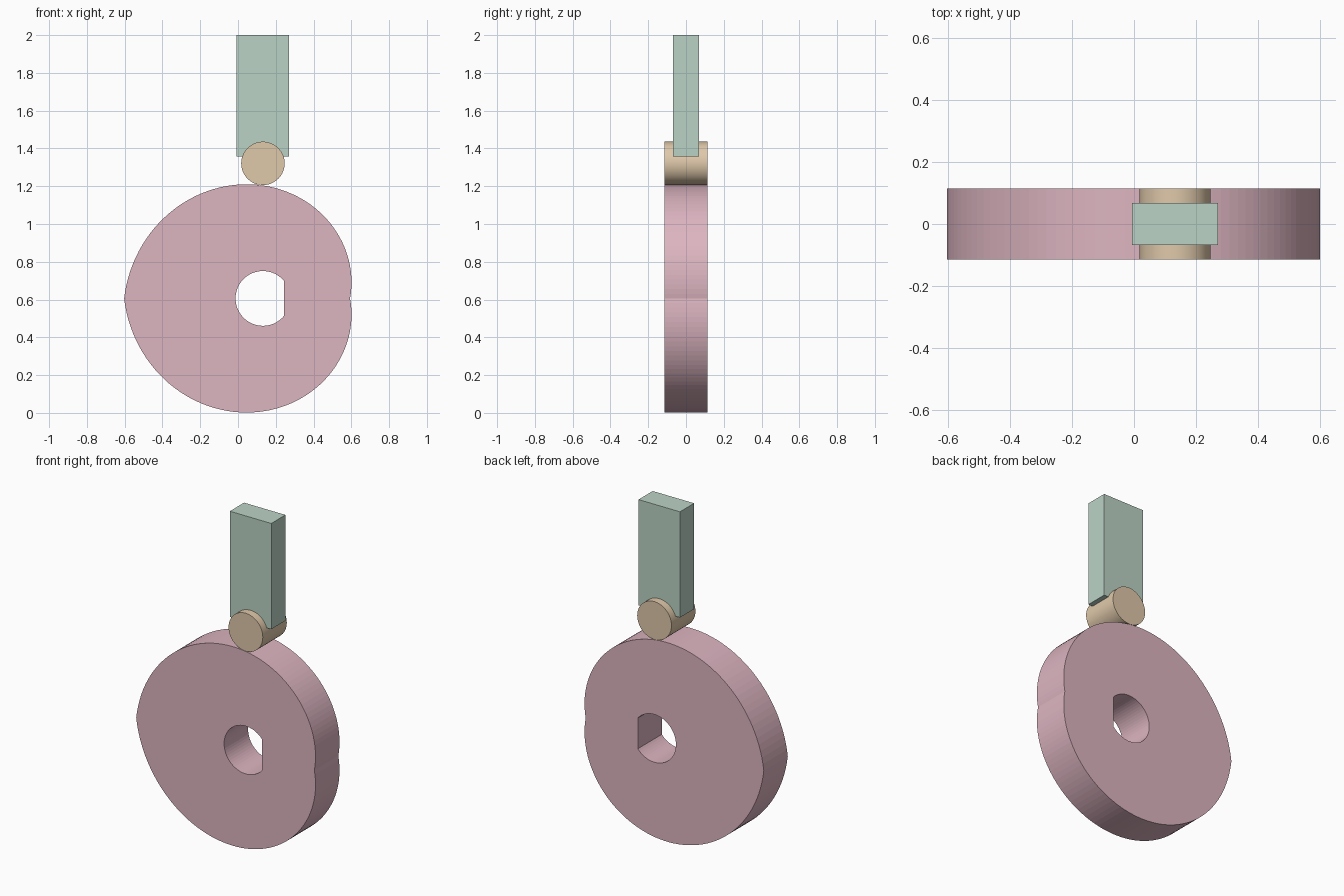
import bpy, bmesh
from math import sin, cos, pi, acos

if "Cube" in bpy.data.objects:
    bpy.data.objects.remove(bpy.data.objects["Cube"])

CX, CZ, T = 0.132, 0.606, 0.115      # shaft axis and half thickness


def finish(name, bm, color):
    bmesh.ops.recalc_face_normals(bm, faces=bm.faces[:])
    me = bpy.data.meshes.new(name)
    bm.to_mesh(me)
    bm.free()
    ob = bpy.data.objects.new(name, me)
    bpy.context.collection.objects.link(ob)
    mat = bpy.data.materials.new(name + "_color")
    mat.diffuse_color = (*color, 1)
    mat.use_nodes = True
    mat.node_tree.nodes["Principled BSDF"].inputs["Base Color"].default_value = mat.diffuse_color
    me.materials.append(mat)
    return ob


def plate(name, loops, half, color):
    """Extrude closed x-z outlines (outer first, then holes) along y."""
    bm = bmesh.new()
    edges = []
    for pts in loops:
        vs = [bm.verts.new((x, -half, z)) for x, z in pts]
        edges += [bm.edges.new((vs[i - 1], vs[i])) for i in range(len(vs))]
    bmesh.ops.triangle_fill(bm, edges=edges, use_beauty=True, normal=(0, -1, 0))
    ext = bmesh.ops.extrude_face_region(bm, geom=bm.faces[:], use_keep_orig=True)
    moved = [g for g in ext["geom"] if isinstance(g, bmesh.types.BMVert)]
    bmesh.ops.translate(bm, verts=moved, vec=(0, 2 * half, 0))
    return finish(name, bm, color)


def polar(r, a, cz=CZ):
    return CX + r * cos(a), cz + r * sin(a)


# Heart cam: radius grows evenly from the dip to the tip on both sides
N = 120
outline = []
for i in range(N):
    a = -pi + 2 * pi * i / N
    outline.append(polar(0.461 + 0.274 * abs(a) / pi, a))

# D-shaped shaft hole with its flat on the right
R, FLAT = 0.145, 0.111
a0 = acos(FLAT / R)
hole = [polar(R, a0 + (2 * pi - 2 * a0) * i / 48) for i in range(49)]
plate("heart_cam", [outline, hole], T, (0.72, 0.46, 0.53))

# Roller resting on the cam
roller = plate("roller", [[polar(0.115, 2 * pi * i / 64, 1.321) for i in range(64)]],
               T, (0.74, 0.58, 0.40))
bpy.context.view_layer.objects.active = roller
roller.select_set(True)
bpy.ops.object.shade_smooth_by_angle()

# Follower bar above the roller
x0, x1, z0, z1 = CX - 0.139, CX + 0.139, 1.358, 2.0
plate("follower_bar", [[(x0, z0), (x1, z0), (x1, z1), (x0, z1)]],
      0.068, (0.50, 0.65, 0.56))
